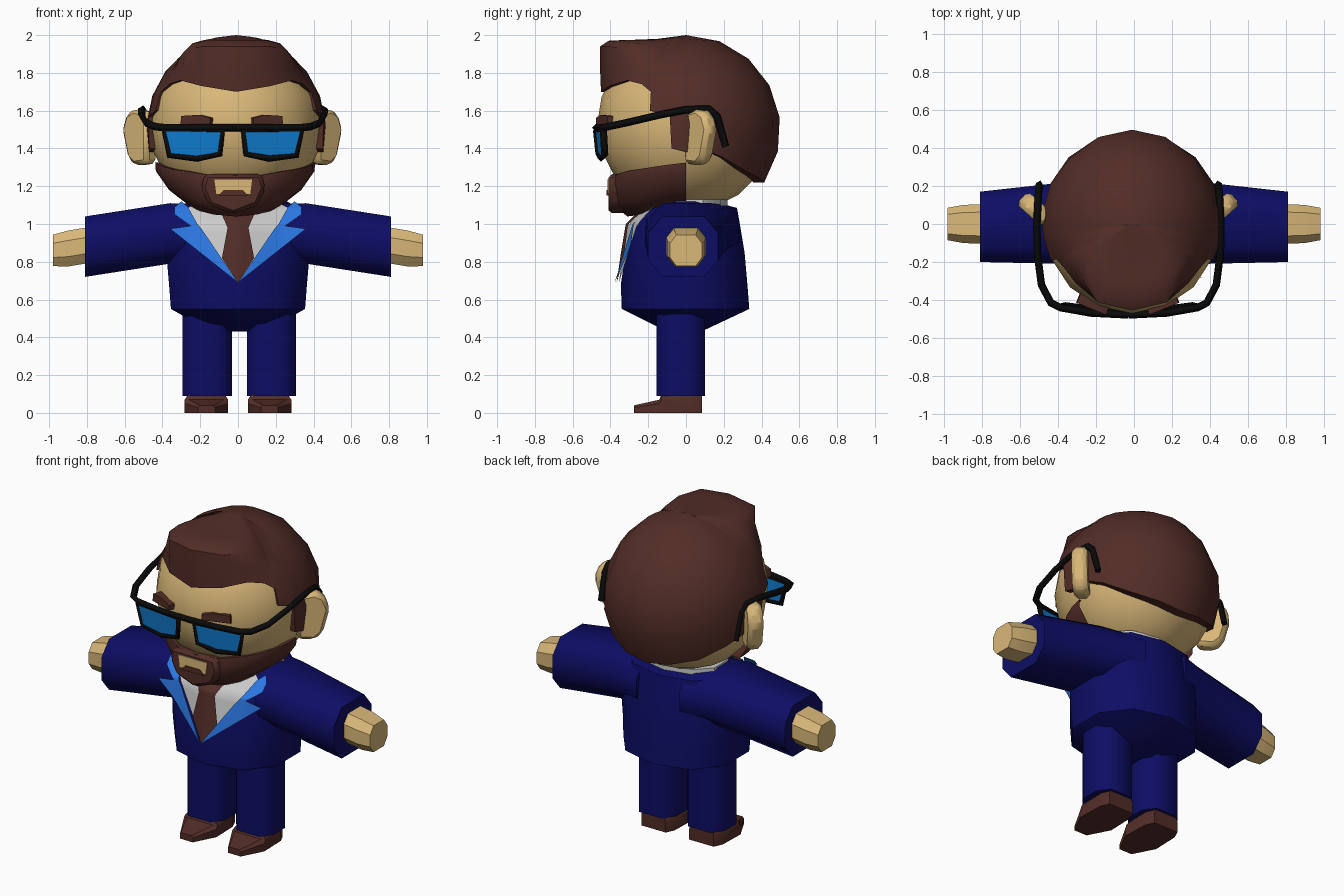
import bpy, bmesh
from math import sin, cos, radians, acos, sqrt
from mathutils import Matrix

if "Cube" in bpy.data.objects:
    bpy.data.objects.remove(bpy.data.objects["Cube"])

def material(name, *rgb):
    m = bpy.data.materials.new(name)
    m.diffuse_color = (*rgb, 1)
    m.use_nodes = True
    m.node_tree.nodes["Principled BSDF"].inputs["Base Color"].default_value = m.diffuse_color
    return m

SKIN = material("skin", .70, .48, .19)
BROWN = material("brown", .085, .026, .02)
NAVY = material("navy", .004, .004, .13)
BLUE = material("bright_blue", .025, .19, .78)
LENS = material("lens_blue", .005, .2, .62)
BLACK = material("black", .003, .003, .003)
WHITE = material("white", .65, .65, .65)

def finish(name, bm, mat, angle=35, recalc=True):
    bmesh.ops.remove_doubles(bm, verts=bm.verts, dist=1e-5)
    if recalc:
        bmesh.ops.recalc_face_normals(bm, faces=bm.faces)
    me = bpy.data.meshes.new(name)
    bm.to_mesh(me)
    bm.free()
    ob = bpy.data.objects.new(name, me)
    bpy.context.collection.objects.link(ob)
    me.materials.append(mat)
    bpy.ops.object.select_all(action='DESELECT')
    ob.select_set(True)
    bpy.context.view_layer.objects.active = ob
    bpy.ops.object.shade_smooth_by_angle(angle=radians(angle))
    return ob

def loft(name, rings, mat, closed=True, caps=True, angle=35):
    bm = bmesh.new()
    vs = [[bm.verts.new(p) for p in r] for r in rings]
    n = len(rings[0])
    for a, b in zip(vs, vs[1:]):
        for i in range(n if closed else n - 1):
            j = (i + 1) % n
            bm.faces.new((a[i], a[j], b[j], b[i]))
    if caps:
        bm.faces.new(vs[0])
        bm.faces.new(vs[-1])
    return finish(name, bm, mat, angle)

def prism(name, outline, y0, y1, mat, matrix=Matrix(), bevel=0):
    ob = loft(name, [[matrix @ Matrix.Translation((x, y, z)).to_translation() for x, z in outline]
                     for y in (y0, y1)], mat)
    if bevel:
        m = ob.modifiers.new("bevel", 'BEVEL')
        m.width, m.segments = bevel, 1
    return ob

def tube(name, pts, depth, mat, cyclic=False):
    cu = bpy.data.curves.new(name, 'CURVE')
    cu.dimensions = '3D'
    cu.bevel_depth, cu.bevel_resolution, cu.use_fill_caps = depth, 0, True
    sp = cu.splines.new('POLY')
    sp.points.add(len(pts) - 1)
    for p, co in zip(sp.points, pts):
        p.co = (*co, 1)
    sp.use_cyclic_u = cyclic
    ob = bpy.data.objects.new(name, cu)
    cu.materials.append(mat)
    bpy.context.collection.objects.link(ob)

def polar(r, az, z, sx=1):
    return (r * sin(radians(az)) * sx, -r * cos(radians(az)), z)

def mirrored(items):
    return [(-t[0], *t[1:]) for t in reversed(items) if t[0] > 0] + list(items)

# head
bm = bmesh.new()
bmesh.ops.create_uvsphere(bm, u_segments=16, v_segments=10, radius=1)
bm.transform(Matrix.Translation((0, 0, 1.53)) @ Matrix.Diagonal((.46, .47, .465, 1)))
finish("head", bm, SKIN, 60)

# hair cap with a raised quiff and sideburns: azimuth from front, hairline height
HAIRLINE = [(0, 1.70), (25, 1.73), (45, 1.76), (58, 1.74), (66, 1.70), (67, 1.60), (80, 1.57),
            (81, 1.40), (90, 1.38), (100, 1.40), (115, 1.35), (135, 1.28), (158, 1.24), (180, 1.22)]
QUIFF = [(0, 2.0), (.19, 1.975), (.31, 1.975), (.41, 1.97), (.455, 1.94), (.455, 1.82), (.45, 1.70)]
columns = []
for az, zend in mirrored(HAIRLINE):
    end = acos((zend - 1.5) / .5)
    w = max(0, min(1, 1.8 * (1 - abs(az) / 68)))
    col = []
    for k in range(7):
        t = end * k / 6
        qr, qz = QUIFF[k]
        if k == 6:
            qz = zend
        r, z = .5 * sin(t) * (1 - w) + qr * w, (1.5 + .5 * cos(t)) * (1 - w) + qz * w
        col.append(polar(r, az, z, .95))
    col.append(polar(r * .86, az, zend, .95))
    columns.append(col)
loft("hair", columns, BROWN, closed=False, caps=False, angle=45)

# beard following the jaw
BEARD_TOP = [(0, 1.26), (22, 1.26), (40, 1.28), (55, 1.29), (68, 1.305), (79, 1.315), (90, 1.325)]
CHIN = [(.405, 1.2), (.385, 1.1), (.31, 1.04), (0, 1.08)]
CHEEK = [(.42, 1.28), (.35, 1.18), (.26, 1.11), (0, 1.08)]
columns = []
for az, zt in mirrored(BEARD_TOP):
    w = cos(radians(az)) ** 2
    r = sqrt(.482 ** 2 - (zt - 1.53) ** 2)
    col = [polar(r * .88, az, zt), polar(r, az, zt, .97)]
    for (fr, fz), (sr, sz) in zip(CHIN, CHEEK):
        col.append(polar(fr * w + sr * (1 - w), az, fz * w + sz * (1 - w)))
    columns.append(col)
loft("beard", columns, BROWN, closed=False, caps=False, angle=45)

# goatee, mouth and lip tuft
prism("goatee", [(-.15, 1.265), (.15, 1.265), (.17, 1.19), (.13, 1.10), (0, 1.05), (-.13, 1.10),
                 (-.17, 1.19)], -.41, -.28, BROWN, bevel=.02)
prism("mouth", [(-.10, 1.235), (.10, 1.235), (.09, 1.16), (-.09, 1.16)], -.415, -.35, SKIN)
prism("lip_tuft", [(-.05, 1.18), (.05, 1.18), (.08, 1.15), (-.08, 1.15)], -.42, -.35, BROWN)

# torso: height, half width, front y, back y
TORSO = [(.43, .14, -.10, .08), (.55, .355, -.34, .335), (.68, .365, -.345, .325), (.85, .38, -.32, .31),
         (1.0, .365, -.295, .285), (1.085, .32, -.21, .27), (1.125, .25, -.13, .12)]
SECTION = [(0, -1), (.65, -.82), (1, -.35), (1, .35), (.65, .82), (0, 1), (-.65, .82), (-1, .35),
           (-1, -.35), (-.65, -.82)]
loft("jacket", [[(u * hx, (a + b) / 2 + v * (b - a) / 2, z) for u, v in SECTION]
                for z, hx, a, b in TORSO], NAVY, angle=50)

def front_y(x, z):
    for p, q in zip(TORSO, TORSO[1:]):
        if z <= q[0] or q is TORSO[-1]:
            t = min(1, (z - p[0]) / (q[0] - p[0]))
            hx, a, b = (p[i] + (q[i] - p[i]) * t for i in (1, 2, 3))
            break
    u = min(.65, abs(x) / hx)
    return (a + b) / 2 - (1 - .18 * u / .65) * (b - a) / 2

def patch(name, left, right, off, mat, steps=10, cols=5):
    """Strip between two rails, draped on the chest."""
    bm = bmesh.new()
    def along(rail, t):
        i = min(int(t * (len(rail) - 1)), len(rail) - 2)
        f = t * (len(rail) - 1) - i
        return [p + (q - p) * f for p, q in zip(rail[i], rail[i + 1])]
    n = (len(left) - 1) * steps
    rows = []
    for k in range(n + 1):
        (xa, za), (xb, zb) = along(left, k / n), along(right, k / n)
        row = []
        for c in range(cols + 1):
            x, z = xa + (xb - xa) * c / cols, za + (zb - za) * c / cols
            row.append(bm.verts.new((x, front_y(x, z) - off, z)))
        rows.append(row)
    for a, b in zip(rows, rows[1:]):
        for i in range(cols):
            bm.faces.new((a[i], a[i + 1], b[i + 1], b[i]))
    finish(name, bm, mat, 40, recalc=False)

def symmetric(name, rail, off, mat):
    patch(name, [(-x, z) for x, z in rail], rail, off, mat, cols=6)

# shirt, tie, lapels
symmetric("shirt_front", [(0, .69), (.24, 1.02), (.27, 1.085), (.2, 1.12)], .012, WHITE)
loft("shirt_collar", [[(u * .26, .02 + v * .2, z) for u, v in SECTION] for z in (1.04, 1.13)], WHITE)
symmetric("tie", [(0, .69), (.085, .82), (.055, .98), (.09, 1.06)], .024, BROWN)
for s, side in ((-1, "left"), (1, "right")):
    inner = [(0, .69), (s * .19, .97), (s * .215, 1.0), (s * .265, 1.09)]
    outer = [(0, .69), (s * .36, .975), (s * .25, .99), (s * .335, 1.05)]
    tip = [(s * .265, 1.09), (s * .30, 1.12)], [(s * .335, 1.05), (s * .335, 1.09)]
    for part, rails in (("lapel", (inner, outer)), ("collar_tip", tip)):
        patch(f"{side}_{part}", *(rails if s > 0 else rails[::-1]), .034, BLUE)

# limbs, ears and eyewear, both sides
OCT = [(1, .45), (.6, 1), (-.6, 1), (-1, .45), (-1, -.45), (-.6, -1), (.6, -1), (1, -.45)]
LENS_SHAPE = [(.055, 1.497), (.365, 1.497), (.335, 1.365), (.19, 1.348), (.07, 1.372)]
TEMPLE = [(0, -.478, 1.51), (.2, -.468, 1.51), (.36, -.44, 1.51), (.41, -.415, 1.515), (.46, -.32, 1.535),
          (.482, -.15, 1.575), (.484, 0, 1.605), (.478, .12, 1.61), (.475, .165, 1.57), (.47, .21, 1.41)]
for s, side in ((-1, "left"), (1, "right")):
    loft(side + "_sleeve", [[(s * x, cy + u * hy, cz + v * hz) for u, v in OCT] for x, cy, cz, hy, hz in
         ((.15, .03, .965, .25, .14), (.36, .005, .95, .215, .16), (.81, -.015, .88, .185, .16))],
         NAVY, angle=60)
    loft(side + "_hand", [[(s * x, u * hy, cz + v * hz) for u, v in OCT] for x, cz, hy, hz in
         ((.78, .89, .105, .095), (.90, .87, .10, .095), (.98, .86, .085, .083))], SKIN)
    loft(side + "_leg", [[(.007 + s * (.17 + u * .13), -.027 + v * .128, z) for u, v in OCT]
         for z in (.09, .56)], NAVY, angle=65)
    # shoe sections from heel to toe
    loft(side + "_shoe", [[(s * (.167 + u * w), y, h * v) for u, v in
         ((-1, 0), (1, 0), (1, .7), (.8, 1), (-.8, 1), (-1, .7))] for y, w, h in
         ((.085, .085, .1), (.03, .11, .11), (-.13, .115, .1), (-.14, .115, .07), (-.275, .045, .04))], BROWN)
    ear = Matrix.Translation((s * .46, .05, 0)) @ Matrix.Rotation(s * radians(42), 4, 'Z')
    prism(side + "_ear", [(s * x, z) for x, z in ((-.05, 1.59), (.05, 1.61), (.11, 1.58), (.14, 1.5),
          (.10, 1.35), (.05, 1.31), (-.05, 1.32))], -.045, .045, SKIN, ear, .022)
    brow = Matrix.Translation((s * .185, -.425, 1.55)) @ Matrix.Rotation(s * radians(22), 4, 'Z')
    prism(side + "_eyebrow", [(s * x, z) for x, z in ((-.085, -.02), (.085, -.025), (.08, .022),
          (-.02, .028), (-.085, .012))], -.022, .04, BROWN, brow)
    tube(side + "_glasses_temple", [(s * x, y, z) for x, y, z in TEMPLE], .02, BLACK)
    rim = [(s * x, -.475 + .28 * x * x + .1 * (1.5 - z), z) for x, z in LENS_SHAPE]
    tube(side + "_glasses_rim", rim, .019, BLACK, True)
    loft(side + "_lens", [[(x, y + d, z) for x, y, z in rim] for d in (-.006, .006)], LENS)

# the head and its features sit slightly off centre
SHIFT = {"ear": -.03, "brow": -.033, "glasses": -.027, "lens": -.027, "goatee": -.025, "mouth": -.025,
         "lip": -.025, "head": -.012, "hair": -.01, "beard": -.015}
for ob in bpy.data.objects:
    for key, dx in SHIFT.items():
        if key in ob.name and not (key == "ear" and "beard" in ob.name):
            ob.location.x = dx
